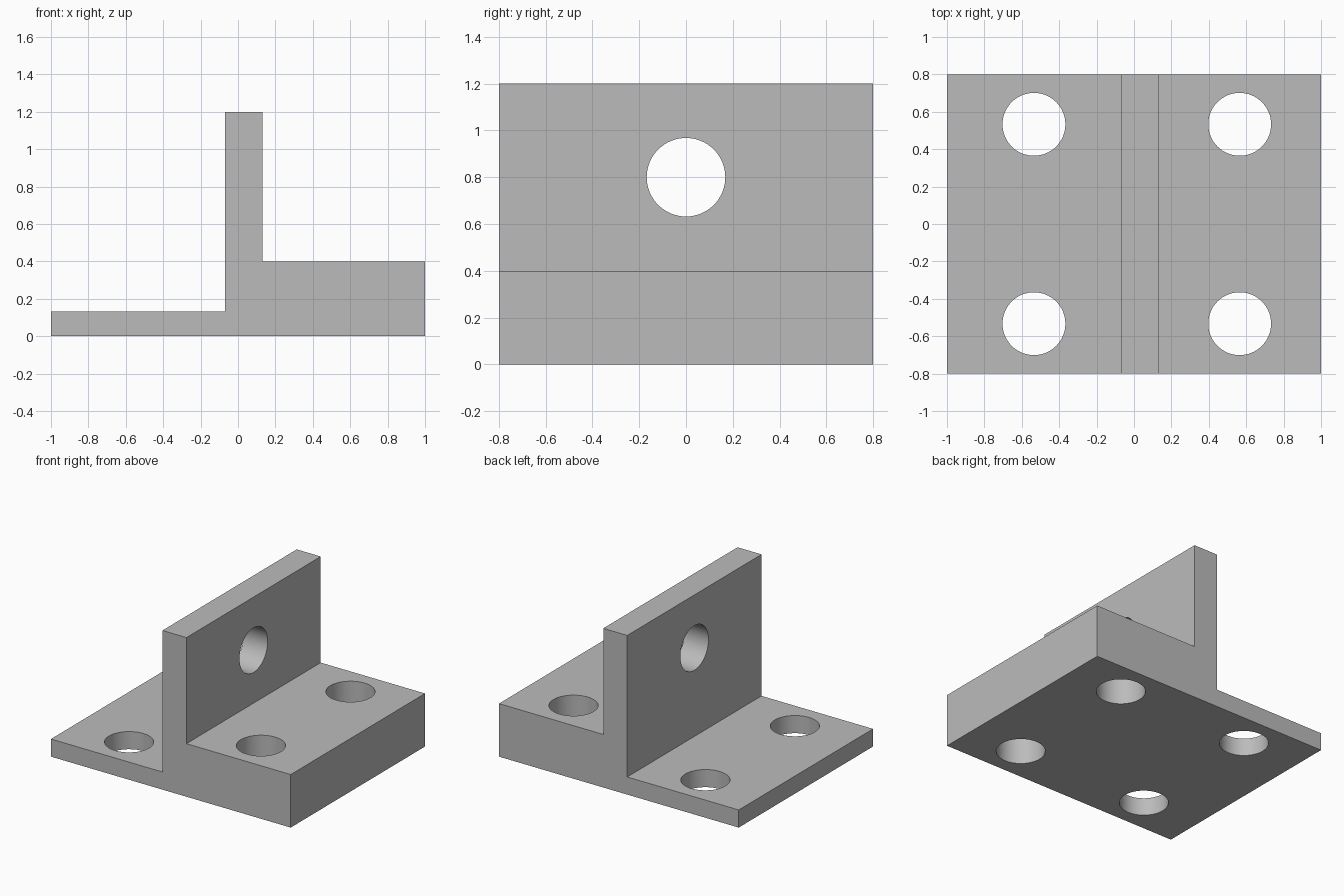
import bpy
import bmesh
import math

cube = bpy.data.objects.get("Cube")
if cube:
    bpy.data.objects.remove(cube, do_unlink=True)

grey = bpy.data.materials.new("plain grey")
colour = (0.5, 0.5, 0.5, 1)
grey.diffuse_color = colour
grey.use_nodes = True
grey.node_tree.nodes["Principled BSDF"].inputs["Base Color"].default_value = colour

HALF_DEPTH = 0.8
HOLE_RADIUS = 0.168


def extruded_profile(name, points):
    """Extrude an x-z outline along the whole depth."""
    bm = bmesh.new()
    face = bm.faces.new([bm.verts.new((x, -HALF_DEPTH, z)) for x, z in points])
    result = bmesh.ops.extrude_face_region(bm, geom=[face])
    verts = [v for v in result["geom"] if isinstance(v, bmesh.types.BMVert)]
    bmesh.ops.translate(bm, verts=verts, vec=(0, 2 * HALF_DEPTH, 0))
    bmesh.ops.recalc_face_normals(bm, faces=bm.faces)
    mesh = bpy.data.meshes.new(name)
    bm.to_mesh(mesh)
    bm.free()
    mesh.materials.append(grey)
    obj = bpy.data.objects.new(name, mesh)
    bpy.context.collection.objects.link(obj)
    return obj


def drill(target, location, rotation=(0, 0, 0)):
    """Cut a round through hole and remove the cutter."""
    bpy.ops.mesh.primitive_cylinder_add(
        vertices=64, radius=HOLE_RADIUS, depth=1, location=location, rotation=rotation)
    cutter = bpy.context.object
    cutter.name = "hole_cutter"
    cutter.hide_render = True
    cutter.data.materials.append(grey)
    cut = target.modifiers.new("hole", "BOOLEAN")
    cut.operation = "DIFFERENCE"
    cut.solver = "EXACT"
    cut.object = cutter
    bpy.context.view_layer.objects.active = target
    bpy.ops.object.modifier_apply(modifier=cut.name)
    bpy.data.objects.remove(cutter, do_unlink=True)


# Stepped base with upright wall
bracket = extruded_profile("mounting_bracket", [
    (-1, 0), (1, 0), (1, 0.4), (0.13, 0.4),
    (0.13, 1.2), (-0.07, 1.2), (-0.07, 0.133), (-1, 0.133)])

# Four bolt holes in the base
for x in (-0.535, 0.565):
    for y in (-0.533, 0.533):
        drill(bracket, (x, y, 0.2))

# Cross hole in the wall
drill(bracket, (0.03, 0, 0.8), (0, math.pi / 2, 0))

# Smooth hole walls, sharp outer edges
bpy.ops.object.select_all(action="DESELECT")
bracket.select_set(True)
bpy.context.view_layer.objects.active = bracket
bpy.ops.object.shade_smooth_by_angle(angle=math.radians(30))
